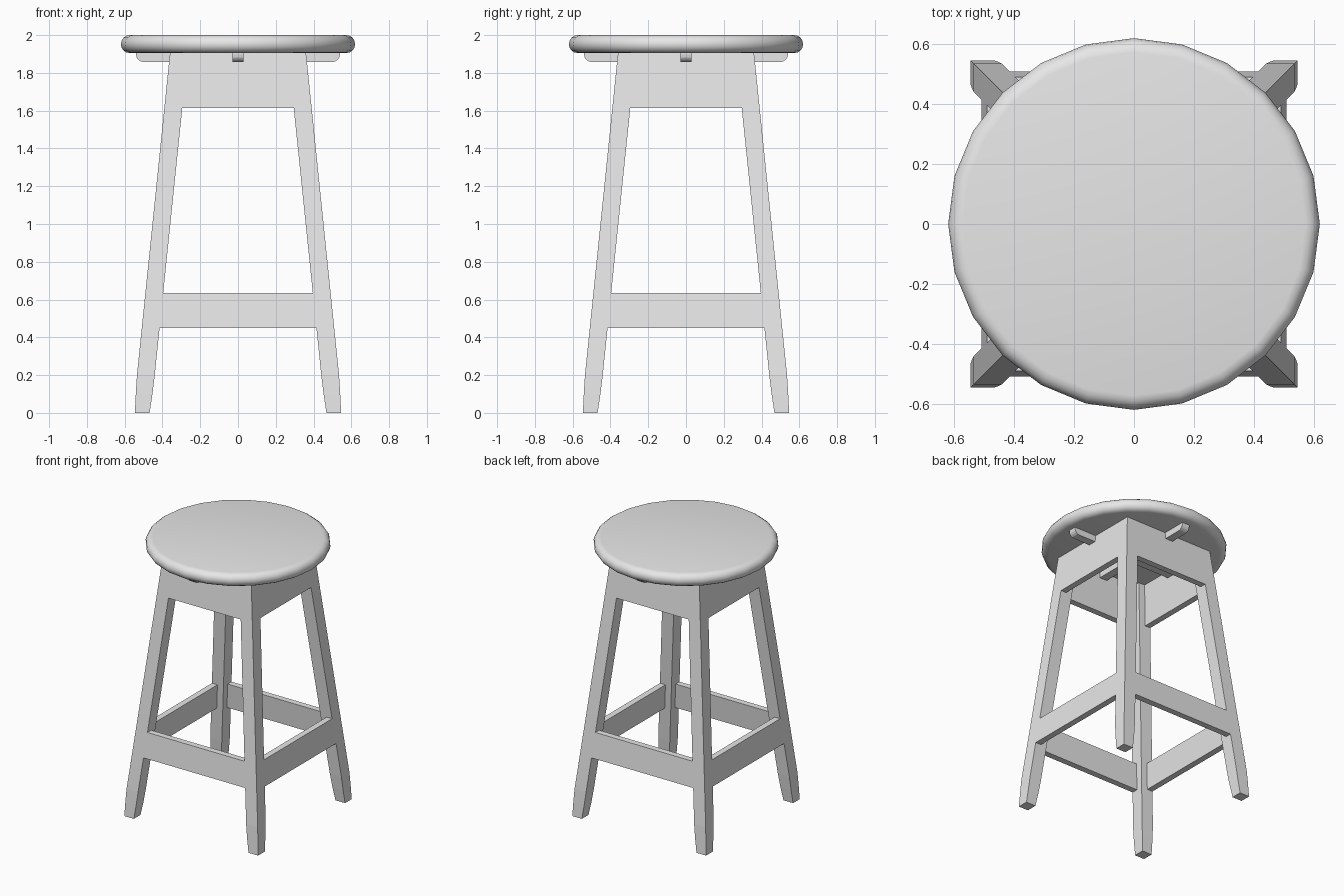
import bpy, bmesh, math
from mathutils import Matrix

if "Cube" in bpy.data.objects:
    bpy.data.objects.remove(bpy.data.objects["Cube"], do_unlink=True)

mat = bpy.data.materials.new("plain_grey")
mat.use_nodes = True
grey = (0.8, 0.8, 0.8, 1)
mat.diffuse_color = grey
mat.node_tree.nodes["Principled BSDF"].inputs["Base Color"].default_value = grey

SEAT_BOTTOM, SEAT_TOP, SEAT_RADIUS = 1.905, 2.0, 0.62
RAIL_THICKNESS = 0.045

# Leg sections: height, outer edge, inner edge (splayed, tapering to the foot)
LEG = [(0, .546, .468), (.1, .541, .453), (.2, .535, .441), (SEAT_BOTTOM, .36, .265)]


def leg_edges(z):
    """Outer and inner leg edge at a height on the straight upper part."""
    (z0, o0, i0), (z1, o1, i1) = LEG[2:]
    t = (z - z0) / (z1 - z0)
    return o0 + (o1 - o0) * t, i0 + (i1 - i0) * t


def loft(name, rings, turn=0):
    """Closed solid through rings of points, turned about the vertical axis."""
    bm = bmesh.new()
    loops = [[bm.verts.new(p) for p in ring] for ring in rings]
    n = len(loops[0])
    for a, b in zip(loops, loops[1:]):
        for k in range(n):
            bm.faces.new((a[k], a[(k + 1) % n], b[(k + 1) % n], b[k]))
    bm.faces.new(loops[0][::-1])
    bm.faces.new(loops[-1])
    bmesh.ops.transform(bm, matrix=Matrix.Rotation(turn, 4, 'Z'), verts=bm.verts)
    bmesh.ops.recalc_face_normals(bm, faces=bm.faces)
    mesh = bpy.data.meshes.new(name)
    bm.to_mesh(mesh)
    bm.free()
    mesh.materials.append(mat)
    obj = bpy.data.objects.new(name, mesh)
    bpy.context.collection.objects.link(obj)
    return obj


def rail(name, z0, z1, turn):
    """Board between two legs, leaning flush with their outer faces."""
    rings = []
    for z in (z0, z1):
        o, i = leg_edges(z)
        i += 0.005
        rings.append([(-i, -o, z), (i, -o, z),
                      (i, RAIL_THICKNESS - o, z), (-i, RAIL_THICKNESS - o, z)])
    loft(name, rings, turn)


# Legs, aprons and stretchers, repeated around the four sides
sides = ("front", "left", "back", "right")
corners = ("front_left", "back_left", "back_right", "front_right")
for k in range(4):
    turn = k * math.pi / 2
    loft(corners[k] + "_leg",
         [[(i, -o, z), (o, -o, z), (o, -i, z), (i, -i, z)] for z, o, i in LEG], turn)
    rail(sides[k] + "_apron", 1.615, SEAT_BOTTOM, turn)
    rail(sides[k] + "_stretcher", 0.45, 0.635, turn)

# Crossed seat supports with rounded lower ends
half, depth, r = 0.54, 0.047, 0.04
arc = [(half - r + r * math.cos(a), SEAT_BOTTOM - depth + r - r * math.sin(a))
       for a in (j * math.pi / 8 for j in range(5))]
outline = [(half, SEAT_BOTTOM)] + arc
outline += [(-x, z) for x, z in reversed(outline)]
for name, turn in (("cross_support", 0), ("lengthwise_support", math.pi / 2)):
    loft(name, [[(x, y, z) for x, z in outline] for y in (-0.03, 0.03)], turn)

# Round seat with a half-round rim
SIDES, STEPS = 24, 8
edge = (SEAT_TOP - SEAT_BOTTOM) / 2
rings = []
for j in range(STEPS + 1):
    a = -math.pi / 2 + math.pi * j / STEPS
    rad = SEAT_RADIUS - edge + edge * math.cos(a)
    z = SEAT_BOTTOM + edge + edge * math.sin(a)
    rings.append([(rad * math.cos(2 * math.pi * s / SIDES),
                   rad * math.sin(2 * math.pi * s / SIDES), z) for s in range(SIDES)])
seat = loft("seat", rings)
bpy.ops.object.select_all(action='DESELECT')
seat.select_set(True)
bpy.context.view_layer.objects.active = seat
bpy.ops.object.shade_smooth_by_angle(angle=math.radians(35))
